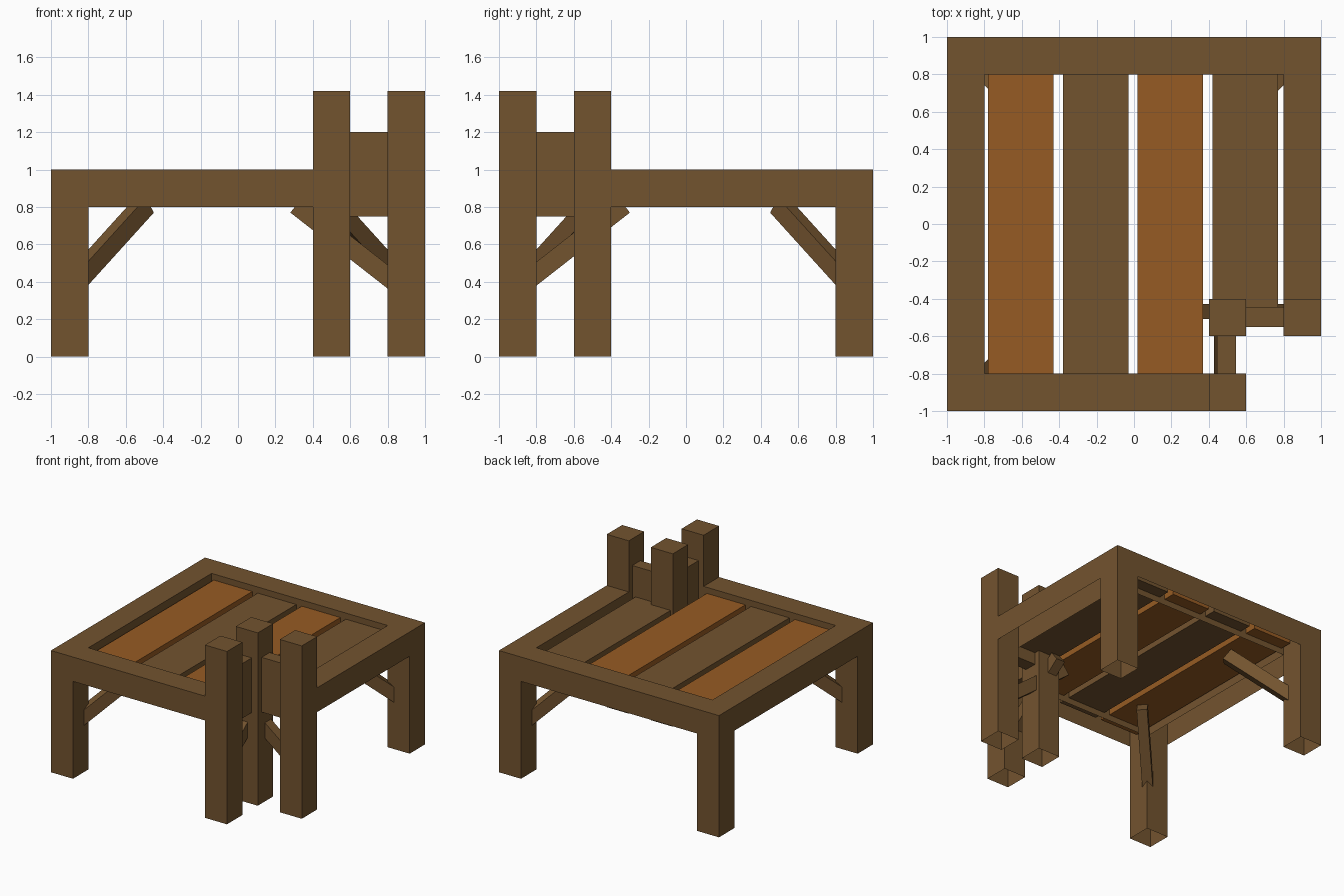
import bpy, bmesh, math
from mathutils import Vector

if "Cube" in bpy.data.objects:
    bpy.data.objects.remove(bpy.data.objects["Cube"])


def material(name, rgb):
    m = bpy.data.materials.new(name)
    m.diffuse_color = (*rgb, 1)
    m.use_nodes = True
    m.node_tree.nodes["Principled BSDF"].inputs["Base Color"].default_value = m.diffuse_color
    return m


BROWN = material("brown wood", (0.171, 0.087, 0.028))
ORANGE = material("orange wood", (0.305, 0.105, 0.017))


def box(name, x, y, z, mat=BROWN, drop=()):
    """Box from ranges; faces whose normal is listed in drop are left open."""
    bm = bmesh.new()
    bmesh.ops.create_cube(bm, size=1)
    bm.normal_update()
    gone = [f for f in bm.faces if any(f.normal.dot(Vector(d)) > 0.9 for d in drop)]
    bmesh.ops.delete(bm, geom=gone, context='FACES')
    for v in bm.verts:
        for i, r in enumerate((x, y, z)):
            v.co[i] = r[0] if v.co[i] < 0 else r[1]
    return add(name, bm, mat)


def add(name, bm, mat):
    me = bpy.data.meshes.new(name)
    bm.to_mesh(me)
    bm.free()
    me.materials.append(mat)
    ob = bpy.data.objects.new(name, me)
    bpy.context.collection.objects.link(ob)
    return ob


def brace(name, tip, heading):
    """Sloping strut: its lower edge runs from the upper tip down along heading."""
    slope, length, width, thick = math.radians(38), 0.757, 0.08, 0.1
    h = Vector((*heading, 0)).normalized()
    down = h * math.cos(slope) - Vector((0, 0, math.sin(slope)))
    side = h.cross(Vector((0, 0, 1)))
    up = side.cross(down)
    bm = bmesh.new()
    bmesh.ops.create_cube(bm, size=1)
    for v in bm.verts:
        a, b, c = v.co
        v.co = (Vector(tip) + down * (a + 0.5) * length
                + side * b * width + up * (c + 0.5) * thick)
    bmesh.ops.recalc_face_normals(bm, faces=bm.faces)
    return add(name, bm, BROWN)


DOWN, ENDX, ENDY = (0, 0, -1), [(1, 0, 0), (-1, 0, 0)], [(0, 1, 0), (0, -1, 0)]

# legs at three corners, open underneath
for name, x, y in (("front_left_leg", -0.9, -0.9), ("back_left_leg", -0.9, 0.9),
                   ("back_right_leg", 0.9, 0.9)):
    box(name, (x - .1, x + .1), (y - .1, y + .1), (0, 1), drop=[DOWN])
    # diagonal brace from the leg towards the middle
    sx, sy = math.copysign(1, x), math.copysign(1, y)
    brace(name.replace("leg", "brace"), (sx * .478, sy * .478, .77), (sx, sy))

# tall posts around the cut-out corner
for name, x, y in (("front_post", .5, -.9), ("inner_post", .5, -.5), ("right_post", .9, -.5)):
    box(name, (x - .1, x + .1), (y - .1, y + .1), (0, 1.42), drop=[DOWN])

# frame beams, open underneath
Z = (.8, 1)
box("front_beam", (-.8, .4), (-1, -.8), Z, drop=[DOWN] + ENDX)
box("back_beam", (-.8, .8), (.8, 1), Z, drop=[DOWN] + ENDX)
box("left_beam", (-1, -.8), (-.8, .8), Z, drop=[DOWN] + ENDY)
box("right_beam", (.8, 1), (-.4, .8), Z, drop=[DOWN] + ENDY)

# corner panels and their braces
box("side_panel", (.445, .545), (-.8, -.6), (.75, 1.2))
box("front_panel", (.6, .8), (-.55, -.445), (.75, 1.2))
brace("front_corner_brace", (.28, -.468, .77), (1, 0))
brace("side_corner_brace", (.468, -.30, .77), (0, -1))

# floor planks, alternating colours, the last one cut short
for i in range(4):
    x = -.78 + .4 * i
    box("plank_%d" % (i + 1), (x, x + .35), (-.9 if i < 3 else -.45, .9), (.85, .95),
        BROWN if i % 2 else ORANGE)
